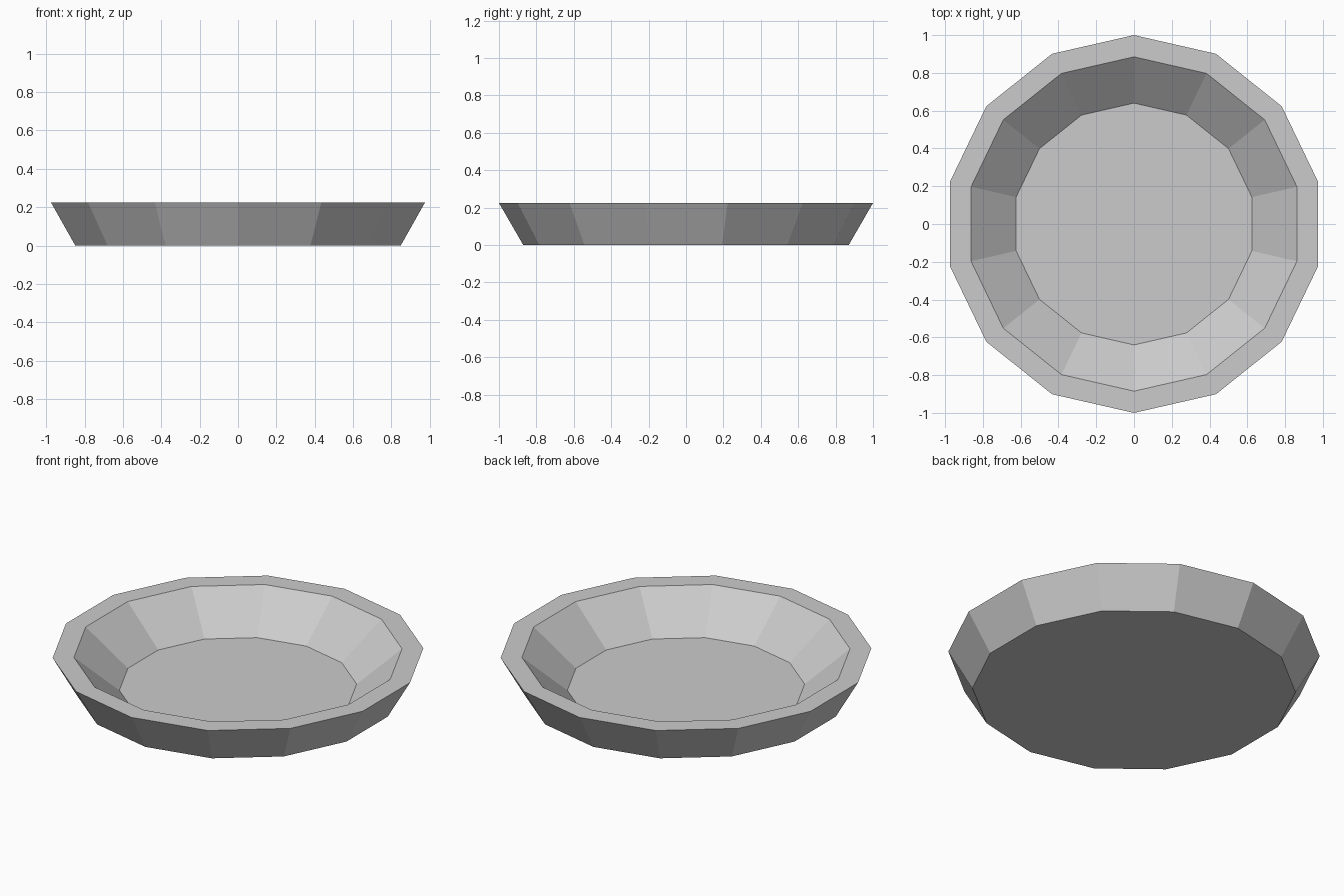
import bpy
import bmesh
from math import sin, cos, tau

SIDES = 14

cube = bpy.data.objects.get("Cube")
if cube:
    bpy.data.objects.remove(cube, do_unlink=True)

# Single pale grey material
grey = bpy.data.materials.new("pale_grey")
grey.use_nodes = True
colour = (0.6, 0.6, 0.6, 1)
grey.diffuse_color = colour
grey.node_tree.nodes["Principled BSDF"].inputs["Base Color"].default_value = colour

# Dish profile (radius, height): base, outer lip, inner lip, floor
profile = [(0.87, 0), (1.0, 0.225), (0.885, 0.225), (0.64, 0.022)]

bm = bmesh.new()
rings = []
for radius, height in profile:
    rings.append([bm.verts.new((radius * sin(tau * i / SIDES),
                                radius * cos(tau * i / SIDES), height))
                  for i in range(SIDES)])

# Walls and rim between neighbouring rings
for low, high in zip(rings, rings[1:]):
    for i in range(SIDES):
        j = (i + 1) % SIDES
        bm.faces.new((low[i], low[j], high[j], high[i]))

# Underside and floor
bm.faces.new(rings[0])
bm.faces.new(rings[-1])
bmesh.ops.recalc_face_normals(bm, faces=bm.faces)

mesh = bpy.data.meshes.new("dish")
bm.to_mesh(mesh)
bm.free()
mesh.materials.append(grey)
dish = bpy.data.objects.new("dish", mesh)
bpy.context.collection.objects.link(dish)
